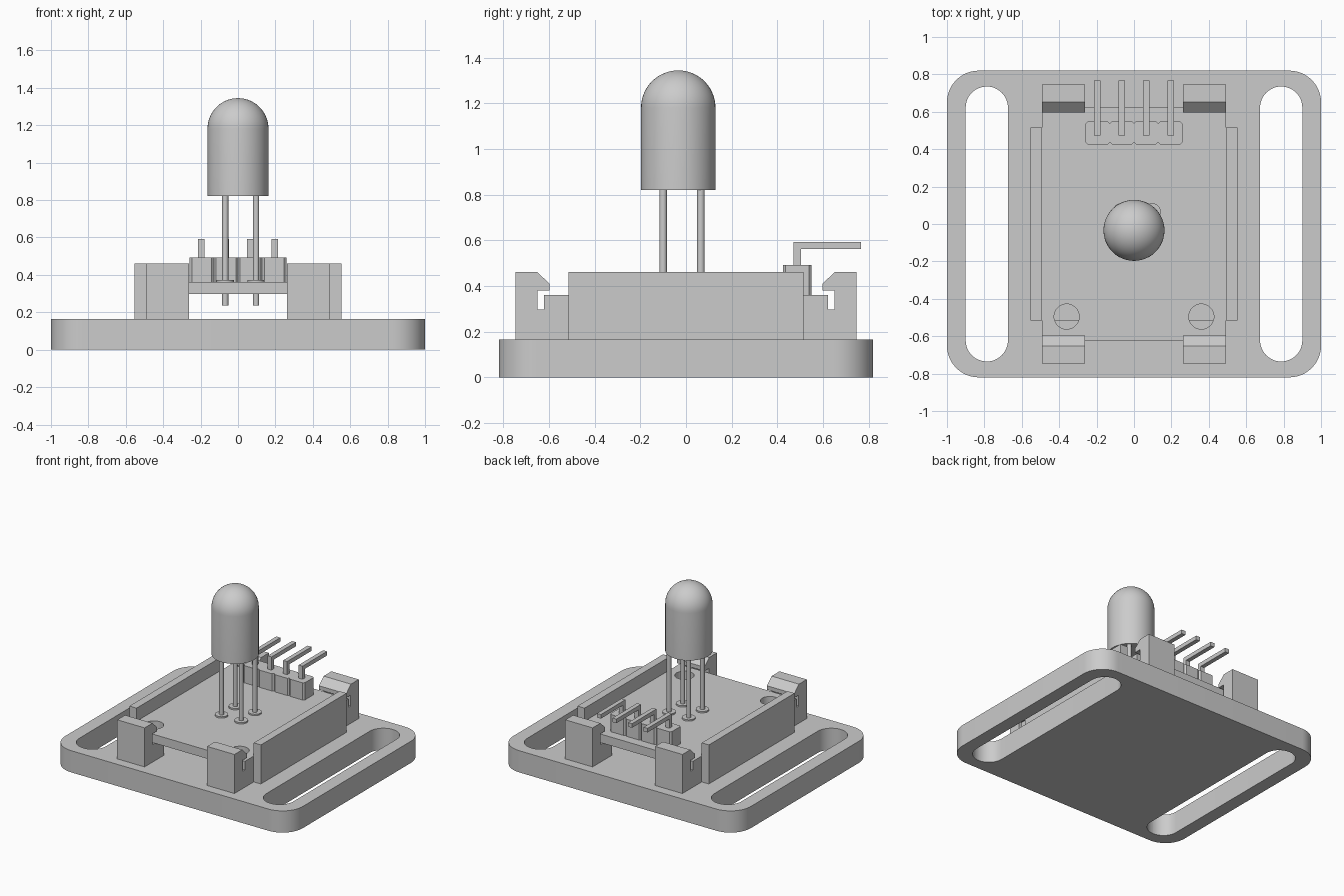
import bpy
import bmesh
from math import cos, sin, pi, radians
from mathutils import Matrix

cube = bpy.data.objects.get("Cube")
if cube:
    bpy.data.objects.remove(cube, do_unlink=True)

grey = bpy.data.materials.new("light grey")
grey.use_nodes = True
grey.diffuse_color = (0.6, 0.6, 0.6, 1)
grey.node_tree.nodes["Principled BSDF"].inputs["Base Color"].default_value = (0.6, 0.6, 0.6, 1)


def add_object(name, mesh, smooth=False):
    obj = bpy.data.objects.new(name, mesh)
    bpy.context.collection.objects.link(obj)
    mesh.materials.clear()
    mesh.materials.append(grey)
    if smooth:
        bpy.ops.object.select_all(action="DESELECT")
        obj.select_set(True)
        bpy.context.view_layer.objects.active = obj
        bpy.ops.object.shade_smooth_by_angle(angle=radians(35))
    return obj


def finish(bm, name, smooth=False):
    bmesh.ops.recalc_face_normals(bm, faces=bm.faces)
    mesh = bpy.data.meshes.new(name)
    bm.to_mesh(mesh)
    bm.free()
    return add_object(name, mesh, smooth)


def box(name, x0, x1, y0, y1, z0, z1):
    bm = bmesh.new()
    place = Matrix.Translation(((x0 + x1) / 2, (y0 + y1) / 2, (z0 + z1) / 2))
    size = Matrix.Diagonal((x1 - x0, y1 - y0, z1 - z0, 1))
    bmesh.ops.create_cube(bm, size=1, matrix=place @ size)
    return finish(bm, name)


def cylinder(name, x, y, r, z0, z1, sides=24):
    bm = bmesh.new()
    bmesh.ops.create_cone(bm, cap_ends=True, segments=sides, radius1=r, radius2=r,
                          depth=z1 - z0, matrix=Matrix.Translation((x, y, (z0 + z1) / 2)))
    return finish(bm, name, True)


def extrude_x(name, profile, x0, x1):
    """Prism from a (y, z) profile."""
    bm = bmesh.new()
    face = bm.faces.new([bm.verts.new((x0, y, z)) for y, z in profile])
    new = bmesh.ops.extrude_face_region(bm, geom=[face])["geom"]
    bmesh.ops.translate(bm, vec=(x1 - x0, 0, 0),
                        verts=[v for v in new if isinstance(v, bmesh.types.BMVert)])
    return finish(bm, name)


def rounded(cx, cy, hx, hy, r, steps=12):
    """Rounded rectangle outline."""
    pts = []
    for k, (sx, sy) in enumerate([(1, 1), (-1, 1), (-1, -1), (1, -1)]):
        for i in range(steps + 1):
            a = (k + i / steps) * pi / 2
            pts.append((cx + sx * (hx - r) + r * cos(a), cy + sy * (hy - r) + r * sin(a)))
    return [p for i, p in enumerate(pts)
            if abs(p[0] - pts[i - 1][0]) + abs(p[1] - pts[i - 1][1]) > 1e-5]


def plate(name, outlines, z0, z1):
    """Flat plate; the first outline is the rim and the others are holes."""
    curve = bpy.data.curves.new(name, "CURVE")
    curve.dimensions = "2D"
    curve.fill_mode = "BOTH"
    curve.extrude = (z1 - z0) / 2
    for pts in outlines:
        spline = curve.splines.new("POLY")
        spline.points.add(len(pts) - 1)
        for point, (x, y) in zip(spline.points, pts):
            point.co = (x, y, 0, 1)
        spline.use_cyclic_u = True
    temp = bpy.data.objects.new(name + " outline", curve)
    bpy.context.collection.objects.link(temp)
    bpy.context.view_layer.update()
    mesh = bpy.data.meshes.new_from_object(
        temp.evaluated_get(bpy.context.evaluated_depsgraph_get()))
    bpy.data.objects.remove(temp, do_unlink=True)
    bm = bmesh.new()
    bm.from_mesh(mesh)
    bmesh.ops.remove_doubles(bm, verts=bm.verts, dist=1e-5)
    bmesh.ops.translate(bm, verts=bm.verts, vec=(0, 0, (z0 + z1) / 2))
    return finish(bm, name, True)


FLOOR, BOARD_LOW, BOARD_TOP, WALL_TOP = 0.165, 0.297, 0.362, 0.462

# Base with two strap slots
slots = [rounded(s * 0.787, 0, 0.113, 0.735, 0.1129) for s in (-1, 1)]
plate("base", [rounded(0, 0, 1, 0.82, 0.17)] + slots, 0, FLOOR)

# Circuit board with two mounting holes
W, D = 0.493, 0.622
holes = [rounded(s * 0.36, -0.495, 0.067, 0.067, 0.0669) for s in (-1, 1)]
plate("circuit_board", [[(W, D), (-W, D), (-W, -D), (W, -D)]] + holes, BOARD_LOW, BOARD_TOP)

# Side walls and four snap clips with a ledge under the board
clip = [(0.747, FLOOR), (0.747, WALL_TOP), (0.653, WALL_TOP), (0.597, 0.41), (0.597, 0.38),
        (0.65, 0.38), (0.65, BOARD_LOW), (0.515, BOARD_LOW), (0.515, FLOOR)]
for s, side in ((-1, "right"), (1, "left")):
    a, b = sorted((s * W, s * 0.553))
    box(side + "_wall", a, b, -0.515, 0.515, FLOOR, WALL_TOP)
    a, b = sorted((s * 0.263, s * W))
    for t, end in ((-1, "front"), (1, "back")):
        extrude_x(f"{end}_{side}_clip", [(t * y, z) for y, z in clip], a, b)

# Pin header: chamfered blocks with bent pins
PITCH, C = 0.129, 0.012
for i in range(4):
    x = (i - 1.5) * PITCH
    h, y0, y1 = PITCH / 2, 0.425, 0.55
    plate(f"header_block_{i + 1}",
          [[(x + h, y0 + C), (x + h, y1 - C), (x + h - C, y1), (x - h + C, y1),
            (x - h, y1 - C), (x - h, y0 + C), (x - h + C, y0), (x + h - C, y0)]],
          BOARD_TOP, 0.493)
    px = (i - 1.5) * 0.131
    extrude_x(f"header_pin_{i + 1}",
              [(0.472, 0.48), (0.472, 0.593), (0.766, 0.593), (0.766, 0.562),
               (0.503, 0.562), (0.503, 0.48)], px - 0.0165, px + 0.0165)

# Lamp legs with solder pads
for x in (-0.068, 0.097):
    for y in (-0.1, 0.065):
        cylinder("lamp_leg", x, y, 0.0165, 0.235, 0.83)
        cylinder("solder_pad", x, y, 0.046, BOARD_TOP, 0.373)

# Domed lamp, spun from a half profile
R, LOW, SHOULDER, STEPS = 0.163, 0.822, 1.182, 14
arc = [(R * cos(i / STEPS * pi / 2), SHOULDER + R * sin(i / STEPS * pi / 2))
       for i in range(STEPS)]
profile = [(0, LOW), (R, LOW)] + arc + [(0, SHOULDER + R)]
bm = bmesh.new()
verts = [bm.verts.new((r, 0, z)) for r, z in profile]
edges = [bm.edges.new(pair) for pair in zip(verts, verts[1:])]
bmesh.ops.spin(bm, geom=verts + edges, cent=(0, 0, 0), axis=(0, 0, 1),
               angle=2 * pi, steps=48, use_merge=True)
bmesh.ops.remove_doubles(bm, verts=bm.verts, dist=1e-5)
bmesh.ops.translate(bm, verts=bm.verts, vec=(0, -0.034, 0))
finish(bm, "lamp", True)
